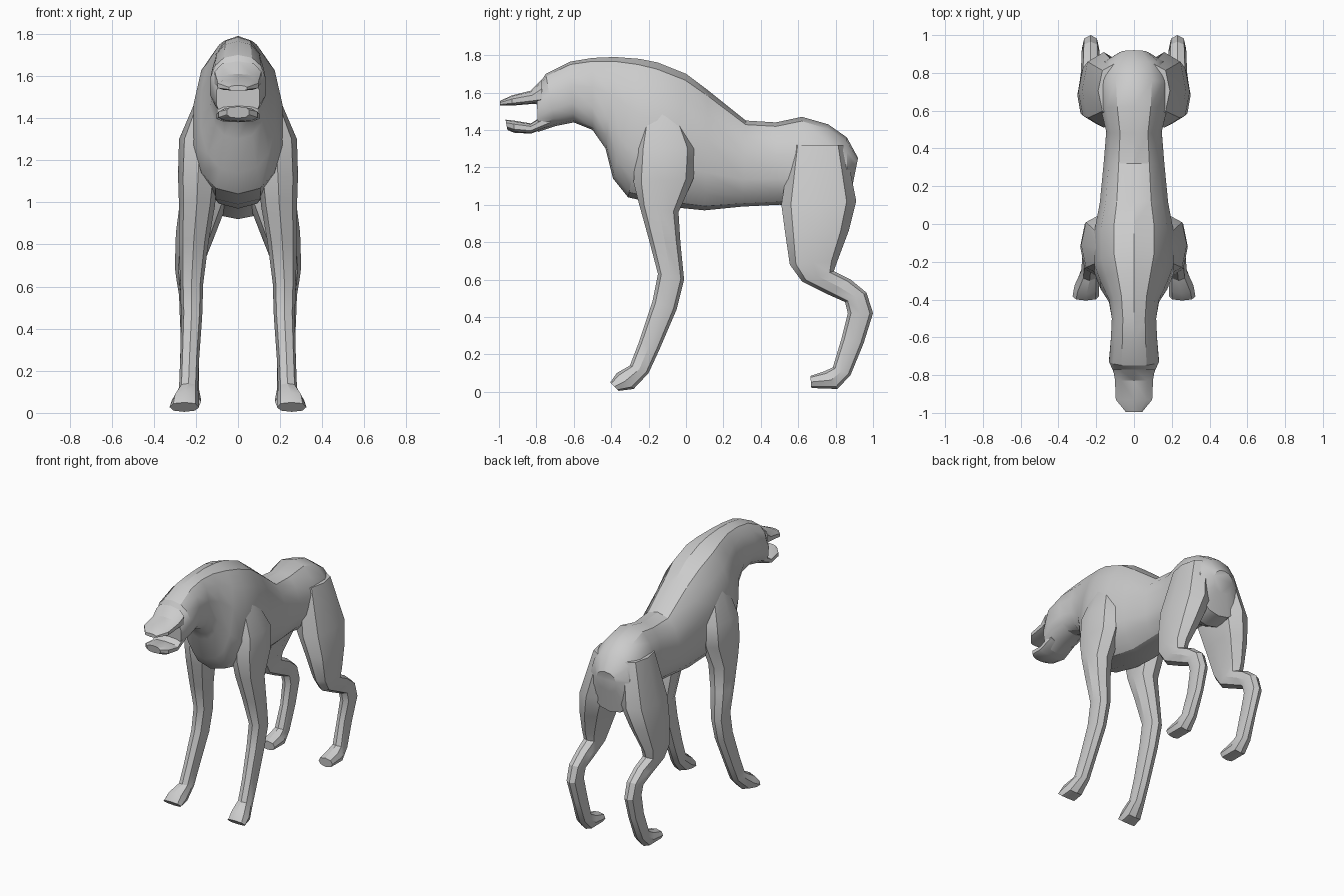
import bpy, bmesh, math
from mathutils import Vector


def loft(name, sections, sides, split=0.5, power=0.85, mirror=False):
    """Each section: first edge (y, z), opposite edge (y, z), centre x, half width."""
    bm = bmesh.new()
    rings = []
    for ay, az, by, bz, xc, w in sections:
        a, b = Vector((xc, ay, az)), Vector((xc, by, bz))
        c = a.lerp(b, split)
        ring = []
        for i in range(sides):
            t = 2 * math.pi * i / sides
            ct, st = math.cos(t), math.sin(t)
            k = abs(ct) ** power
            p = c.lerp(a if ct > 0 else b, k)
            p.x += w * math.copysign(abs(st) ** power, st) if abs(st) > 1e-6 else 0
            ring.append(bm.verts.new(p))
        rings.append(ring)
    for r, q in zip(rings, rings[1:]):
        for i in range(sides):
            j = (i + 1) % sides
            bm.faces.new((r[i], r[j], q[j], q[i]))
    bm.faces.new(rings[0])
    bm.faces.new(rings[-1])
    bmesh.ops.recalc_face_normals(bm, faces=bm.faces)
    me = bpy.data.meshes.new(name)
    bm.to_mesh(me)
    bm.free()
    ob = bpy.data.objects.new(name, me)
    bpy.context.collection.objects.link(ob)
    bpy.ops.object.select_all(action='DESELECT')
    ob.select_set(True)
    bpy.context.view_layer.objects.active = ob
    bpy.ops.object.shade_smooth_by_angle(angle=math.radians(30))
    if mirror:
        ob.modifiers.new("mirror", 'MIRROR').use_axis[0] = True
    return ob


# head, neck, trunk and rump: back line, belly line, half width
loft("body", [
    (-.80, 1.62, -.79, 1.39, 0, .105),
    (-.75, 1.70, -.70, 1.42, 0, .135),
    (-.62, 1.765, -.60, 1.44, 0, .125),
    (-.50, 1.785, -.50, 1.40, 0, .12),
    (-.38, 1.79, -.43, 1.30, 0, .135),
    (-.25, 1.78, -.39, 1.14, 0, .18),
    (-.15, 1.76, -.31, 1.04, 0, .215),
    (0, 1.70, -.10, .99, 0, .215),
    (.12, 1.61, .10, .97, 0, .185),
    (.32, 1.45, .30, .99, 0, .165),
    (.48, 1.44, .50, 1.0, 0, .15),
    (.62, 1.47, .60, .99, 0, .18),
    (.76, 1.43, .74, .92, 0, .195),
    (.86, 1.36, .86, .94, 0, .16),
    (.92, 1.25, .89, 1.10, 0, .08),
], 14, split=.56)

# open jaws
loft("upper_jaw", [
    (-.77, 1.67, -.77, 1.53, 0, .115),
    (-.83, 1.61, -.81, 1.54, 0, .105),
    (-.93, 1.585, -.93, 1.53, 0, .10),
    (-.995, 1.555, -.995, 1.53, 0, .045),
], 10, split=.6, power=.75)
loft("lower_jaw", [
    (-.74, 1.49, -.72, 1.42, 0, .10),
    (-.83, 1.435, -.83, 1.38, 0, .105),
    (-.92, 1.45, -.92, 1.385, 0, .095),
    (-.965, 1.455, -.955, 1.40, 0, .055),
], 10, power=.75)

# legs: front edge, rear edge, centre x, half width
loft("front_leg", [
    (-.22, 1.52, -.04, 1.50, .13, .06),
    (-.27, 1.30, .05, 1.30, .18, .10),
    (-.28, 1.12, .04, 1.14, .19, .095),
    (-.25, 1.00, -.04, .96, .195, .085),
    (-.20, .82, -.03, .80, .21, .07),
    (-.15, .63, -.01, .60, .22, .055),
    (-.18, .48, -.05, .44, .22, .05),
    (-.25, .27, -.14, .23, .23, .045),
    (-.30, .14, -.20, .10, .235, .045),
    (-.37, .10, -.28, .015, .25, .065),
    (-.405, .05, -.36, .005, .255, .07),
], 8, mirror=True)
loft("hind_leg", [
    (.56, 1.32, .85, 1.32, .10, .09),
    (.51, 1.00, .91, 1.02, .16, .115),
    (.53, .85, .87, .86, .20, .095),
    (.555, .68, .81, .70, .235, .065),
    (.62, .59, .79, .645, .235, .055),
    (.76, .52, .88, .60, .23, .05),
    (.85, .48, .965, .53, .23, .048),
    (.865, .42, 1.0, .42, .23, .045),
    (.83, .28, .95, .26, .225, .04),
    (.785, .13, .88, .09, .23, .045),
    (.74, .11, .81, .015, .23, .055),
    (.665, .085, .67, .02, .23, .055),
], 8, mirror=True)
